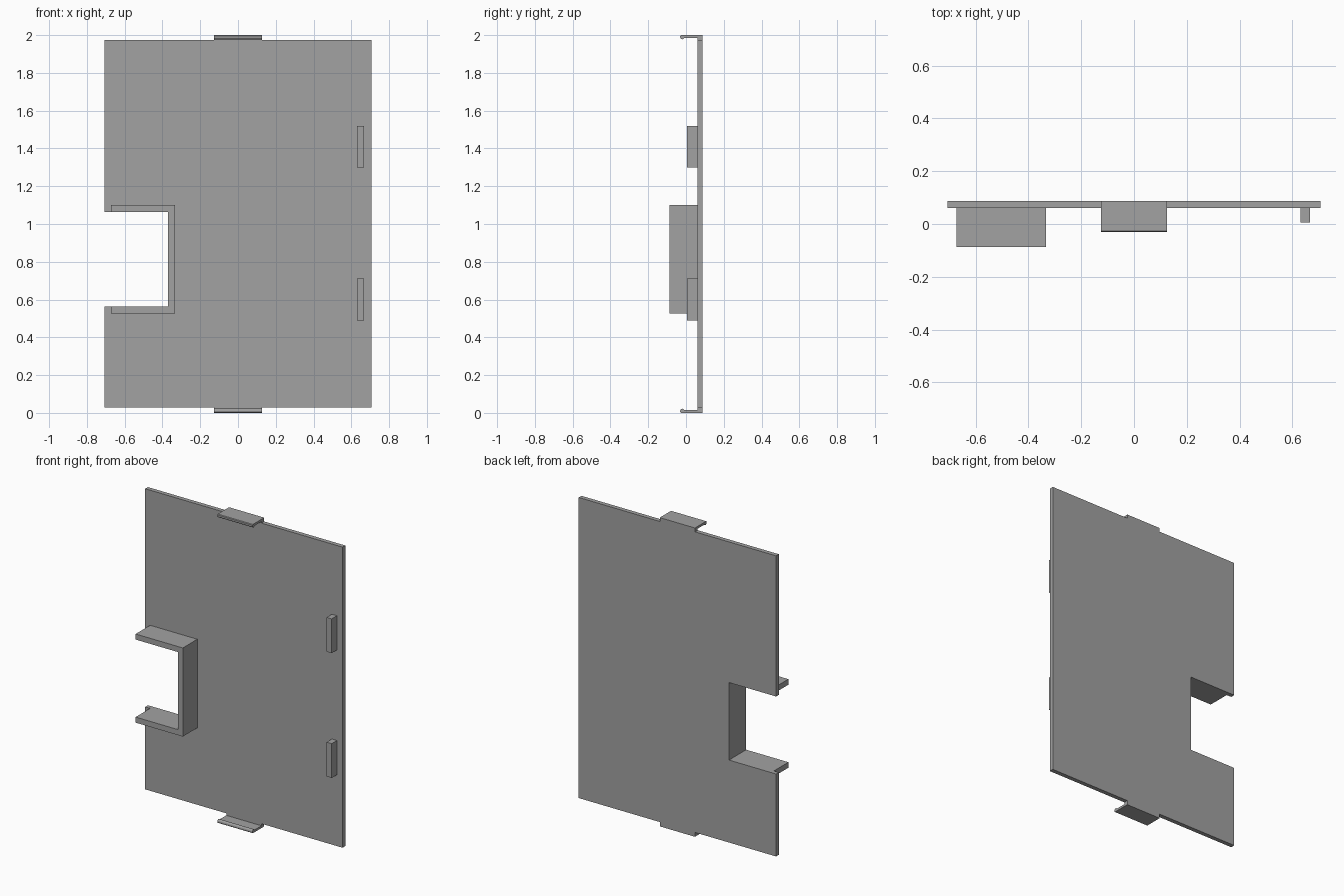
import bpy
import math

cube = bpy.data.objects.get("Cube")
if cube:
    bpy.data.objects.remove(cube, do_unlink=True)

GREY = (0.36, 0.36, 0.36, 1.0)
mat = bpy.data.materials.new("plain grey")
mat.use_nodes = True
mat.diffuse_color = GREY
mat.node_tree.nodes["Principled BSDF"].inputs["Base Color"].default_value = GREY

BACK, FACE = 0.088, 0.06      # rear and front planes of the panel
HALF_W, BOTTOM, TOP = 0.707, 0.028, 1.975


def extrude(name, outline, to_3d, start, end):
    """Extrude a 2D outline between two positions on the remaining axis."""
    n = len(outline)
    verts = [to_3d(a, b, d) for d in (start, end) for a, b in outline]
    faces = [list(range(n)), list(range(2 * n - 1, n - 1, -1))]
    faces += [[i, i + n, (i + 1) % n + n, (i + 1) % n] for i in range(n)]
    mesh = bpy.data.meshes.new(name)
    mesh.from_pydata(verts, [], faces)
    mesh.materials.append(mat)
    obj = bpy.data.objects.new(name, mesh)
    bpy.context.collection.objects.link(obj)
    # Outward normals
    bpy.context.view_layer.objects.active = obj
    obj.select_set(True)
    bpy.ops.object.mode_set(mode='EDIT')
    bpy.ops.mesh.select_all(action='SELECT')
    bpy.ops.mesh.normals_make_consistent(inside=False)
    bpy.ops.object.mode_set(mode='OBJECT')
    obj.select_set(False)
    return obj


def front_shape(x, z, y):
    return (x, y, z)


def side_shape(y, z, x):
    return (x, y, z)


def rect(a0, a1, b0, b1):
    return [(a0, b0), (a1, b0), (a1, b1), (a0, b1)]


# Panel with the side notch
NX, NZ0, NZ1 = -0.37, 0.562, 1.064
panel = [(-HALF_W, BOTTOM), (HALF_W, BOTTOM), (HALF_W, TOP), (-HALF_W, TOP),
         (-HALF_W, NZ1), (NX, NZ1), (NX, NZ0), (-HALF_W, NZ0)]
extrude("panel", panel, front_shape, FACE, BACK)

# Wall wrapped round the notch
T, WX = 0.036, -0.672
wall = [(WX, NZ0), (WX, NZ0 - T), (NX + T, NZ0 - T), (NX + T, NZ1 + T),
        (WX, NZ1 + T), (WX, NZ1), (NX, NZ1), (NX, NZ0)]
extrude("notch_wall", wall, front_shape, -BACK, FACE)

# Two upright ribs on the left side
for name, z in (("lower_rib", 0.49), ("upper_rib", 1.298)):
    extrude(name, rect(0.631, 0.667, z, z + 0.222), front_shape, 0.006, FACE)

# Clips with a rounded lip at the tip, mirrored top and bottom
TAB, LIP, TIP = 0.015, 0.011, -0.031
lip = [(TIP + LIP - LIP * math.cos(a), TAB - 0.004 + LIP * math.sin(a))
       for a in (math.pi * i / 8 for i in range(8))]
clip = [(BACK, 0), (TIP + 0.004, 0), (TIP, 0.004)] + lip
clip += [(TIP + 2 * LIP, TAB), (FACE, TAB), (FACE, BOTTOM), (BACK, BOTTOM)]
extrude("bottom_clip", clip, side_shape, -0.126, 0.126)
extrude("top_clip", [(y, 2 - z) for y, z in clip], side_shape, -0.126, 0.126)
